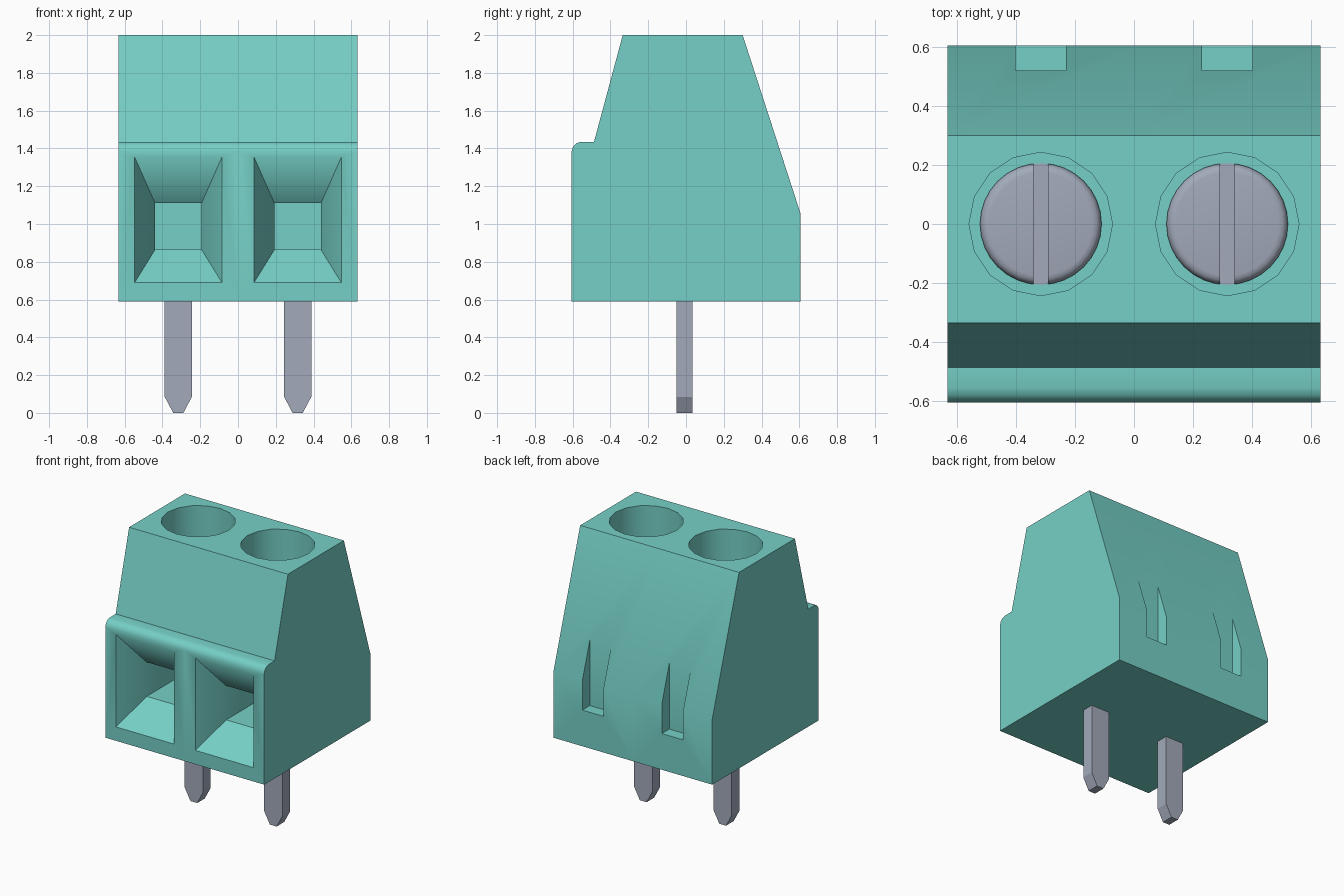
import bpy, bmesh, math

cube = bpy.data.objects.get("Cube")
if cube:
    bpy.data.objects.remove(cube, do_unlink=True)


def material(name, rgb):
    m = bpy.data.materials.new(name)
    m.use_nodes = True
    m.diffuse_color = (*rgb, 1)
    m.node_tree.nodes["Principled BSDF"].inputs["Base Color"].default_value = (*rgb, 1)
    return m


TEAL = material("teal plastic", (0.18, 0.63, 0.57))
GREY = material("grey metal", (0.36, 0.40, 0.49))


def loft(name, rings, mat=None):
    """Closed solid skinned through rings of equal point count."""
    bm = bmesh.new()
    loops = [[bm.verts.new(p) for p in ring] for ring in rings]
    n = len(loops[0])
    for a, b in zip(loops, loops[1:]):
        for i in range(n):
            j = (i + 1) % n
            bm.faces.new((a[i], a[j], b[j], b[i]))
    bm.faces.new(loops[0][::-1])
    bm.faces.new(loops[-1])
    bmesh.ops.recalc_face_normals(bm, faces=bm.faces)
    mesh = bpy.data.meshes.new(name)
    bm.to_mesh(mesh)
    bm.free()
    ob = bpy.data.objects.new(name, mesh)
    bpy.context.collection.objects.link(ob)
    if mat:
        mesh.materials.append(mat)
    return ob


def rect_z(cx, cy, hx, hy, z):
    return [(cx + sx * hx, cy + sy * hy, z) for sx, sy in ((-1, -1), (1, -1), (1, 1), (-1, 1))]


def rect_y(cx, cz, hx, hz, y):
    return [(x, y, z) for x, z, _ in rect_z(cx, cz, hx, hz, 0)]


def circle(cx, r, z, n):
    return [(cx + r * math.cos(math.tau * i / n), r * math.sin(math.tau * i / n), z)
            for i in range(n)]


def activate(ob):
    bpy.ops.object.select_all(action="DESELECT")
    ob.select_set(True)
    bpy.context.view_layer.objects.active = ob


def cut(ob, cutters):
    activate(ob)
    for c in cutters:
        mod = ob.modifiers.new("cut", "BOOLEAN")
        mod.operation, mod.solver, mod.object = "DIFFERENCE", "EXACT", c
        bpy.ops.object.modifier_apply(modifier=mod.name)
        bpy.data.objects.remove(c, do_unlink=True)


def smooth(ob):
    activate(ob)
    bpy.ops.object.shade_smooth_by_angle(angle=math.radians(40))


# Side profile of the housing as (y, z)
PROFILE = [(-0.605, 0.59), (0.605, 0.59), (0.605, 1.06), (0.30, 2.0), (-0.335, 2.0),
           (-0.487, 1.435), (-0.555, 1.435), (-0.58, 1.428), (-0.598, 1.41), (-0.605, 1.385)]
HALF = 0.316

for side, label in ((-1, "right"), (1, "left")):
    cx = side * HALF

    # Housing module with screw well, wire funnel and rear notch
    body = loft(label + "_housing",
                [[(cx + s * HALF, y, z) for y, z in PROFILE] for s in (-1, 1)], TEAL)
    well = loft("well_cutter", [circle(cx, 0.243, z, 16) for z in (1.76, 2.1)])
    funnel = loft("funnel_cutter", [
        rect_y(cx, 1.022, 0.231, 0.332, -0.7),
        rect_y(cx, 1.022, 0.231, 0.332, -0.605),
        rect_y(cx, 0.987, 0.123, 0.123, -0.41),
        rect_y(cx, 0.987, 0.123, 0.123, 0.05)])
    notch = loft("notch_cutter", [rect_z(cx, 0.62, 0.085, 0.10, z) for z in (0.85, 1.5)])
    cut(body, [well, funnel, notch])
    smooth(body)

    # Slotted screw head with rounded rim
    screw = loft(label + "_screw", [circle(cx, r, z, 32) for r, z in (
        (0.206, 1.70), (0.206, 1.77), (0.201, 1.787), (0.19, 1.797), (0.175, 1.80))], GREY)
    slot = loft("slot_cutter", [rect_z(cx, 0, 0.025, 0.3, z) for z in (1.765, 1.9)])
    cut(screw, [slot])
    smooth(screw)

    # Solder pin with tapered tip
    loft(label + "_pin", [rect_z(cx, -0.008, hx, 0.043, z)
                          for hx, z in ((0.027, 0), (0.072, 0.085), (0.072, 0.62))], GREY)
